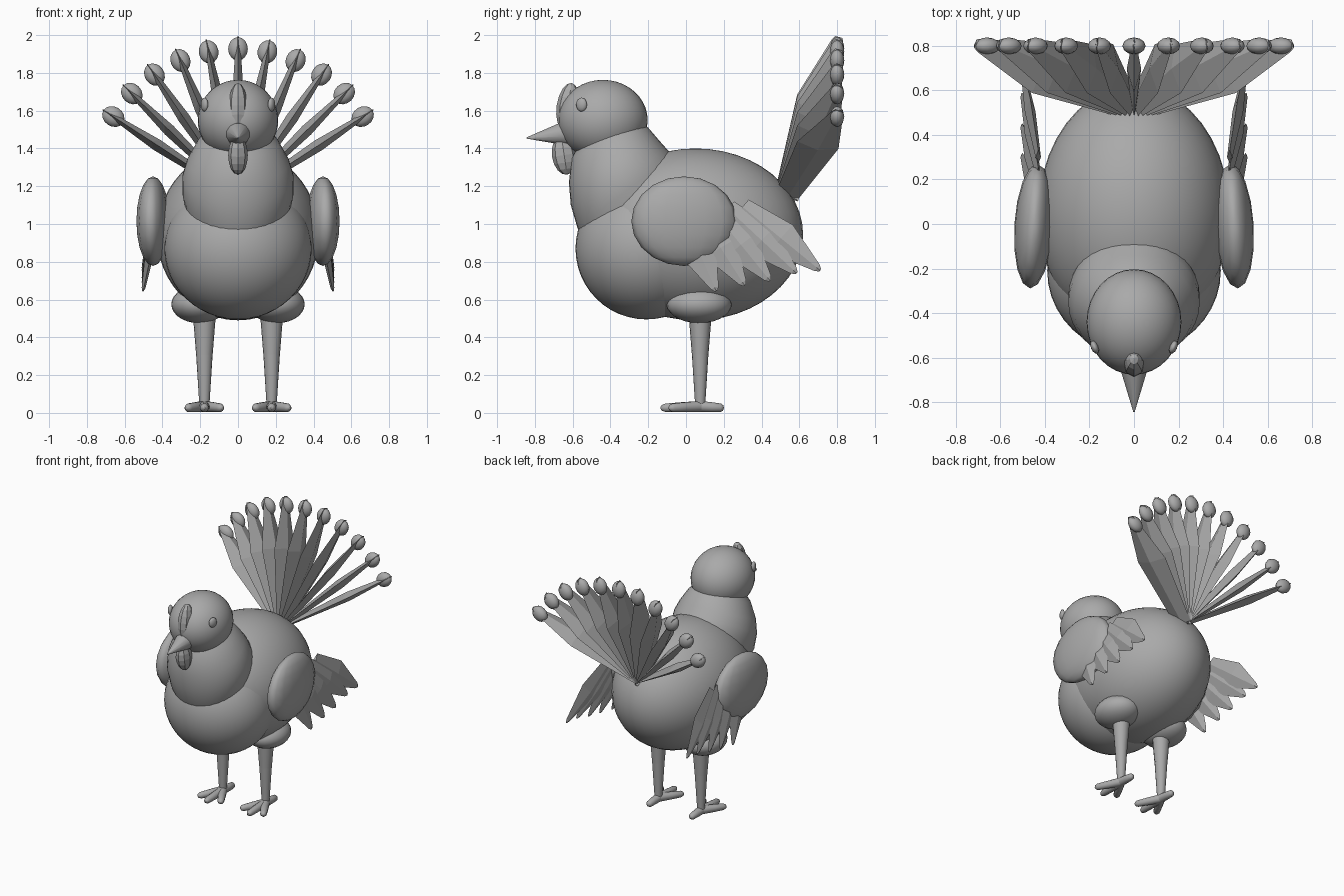
import bpy, bmesh, math
from mathutils import Vector, Matrix

cube = bpy.data.objects.get("Cube")
if cube:
    bpy.data.objects.remove(cube)

grey = bpy.data.materials.new("plain_grey")
grey.use_nodes = True
GREY = (0.4, 0.4, 0.4, 1)
grey.diffuse_color = GREY
grey.node_tree.nodes["Principled BSDF"].inputs["Base Color"].default_value = GREY

X = Vector((1, 0, 0))


def finish(name, bm, smooth=True):
    bmesh.ops.recalc_face_normals(bm, faces=bm.faces)
    for f in bm.faces:
        f.smooth = smooth
    mesh = bpy.data.meshes.new(name)
    bm.to_mesh(mesh)
    bm.free()
    mesh.materials.append(grey)
    obj = bpy.data.objects.new(name, mesh)
    bpy.context.collection.objects.link(obj)
    return obj


def ellipsoid(name, centre, radii, seg=32, rings=16, tilt=0, turn=0, smooth=True):
    bm = bmesh.new()
    bmesh.ops.create_uvsphere(bm, u_segments=seg, v_segments=rings, radius=1)
    m = (Matrix.Translation(centre) @ Matrix.Rotation(turn, 4, 'Z')
         @ Matrix.Rotation(tilt, 4, 'X') @ Matrix.Diagonal((*radii, 1)))
    bmesh.ops.transform(bm, matrix=m, verts=bm.verts)
    return finish(name, bm, smooth)


def loft(name, rings, seg, smooth=True):
    """Skin a list of elliptical rings: (centre, u half-axis, v half-axis)."""
    bm = bmesh.new()
    loops = []
    for c, u, v in rings:
        angles = [2 * math.pi * i / seg for i in range(seg)]
        loops.append([bm.verts.new(c + u * math.cos(a) + v * math.sin(a)) for a in angles])
    for a, b in zip(loops, loops[1:]):
        for i in range(seg):
            j = (i + 1) % seg
            bm.faces.new((a[i], a[j], b[j], b[i]))
    bm.faces.new(loops[0])
    bm.faces.new(loops[-1])
    for cap in (loops[0], loops[-1]):
        edges = {e for v in cap for e in v.link_edges if e.other_vert(v) in cap}
        for e in edges:
            e.smooth = False
    return finish(name, bm, smooth)


def rod(name, start, end, stations, seg=16):
    """Tapered round rod; stations are (fraction, radius)."""
    start, end = Vector(start), Vector(end)
    d = (end - start).normalized()
    u = d.orthogonal().normalized()
    v = d.cross(u)
    return loft(name, [(start.lerp(end, t), u * r, v * r) for t, r in stations], seg)


def blade(name, start, end, wide, stations):
    """Diamond-section feather; stations are (fraction, half width, half thickness)."""
    start, end = Vector(start), Vector(end)
    thick = (end - start).normalized().cross(wide).normalized()
    rings = [(start.lerp(end, t), wide * w, thick * h) for t, w, h in stations]
    return loft(name, rings, 4, smooth=False)


# Trunk
ellipsoid("body", (0, 0.05, 0.945), (0.43, 0.57, 0.455), 40, 24)
ellipsoid("breast", (0, -0.21, 0.87), (0.39, 0.375, 0.375), 40, 24)

# Neck: tilted rings given as front point, back point, half width
neck_rings = []
for front, back, half in [((-0.52, 0.88), (0.0, 1.25), 0.27),
                          ((-0.575, 0.98), (-0.07, 1.36), 0.295),
                          ((-0.61, 1.10), (-0.10, 1.395), 0.295),
                          ((-0.62, 1.22), (-0.14, 1.44), 0.27),
                          ((-0.605, 1.35), (-0.20, 1.51), 0.215),
                          ((-0.56, 1.43), (-0.27, 1.55), 0.16)]:
    f, b = Vector((0, *front)), Vector((0, *back))
    neck_rings.append(((f + b) / 2, X * half, (b - f) / 2))
loft("neck", neck_rings, 36)

# Head
ellipsoid("head", (0, -0.44, 1.55), (0.213, 0.237, 0.213), 32, 20)
rod("beak", (0, -0.60, 1.485), (0, -0.845, 1.455), [(0, 0.075), (0.25, 0.06), (1, 0.003)], 12)
ellipsoid("comb", (0, -0.625, 1.62), (0.05, 0.06, 0.128), 8, 8, tilt=-0.15, smooth=False)
ellipsoid("wattle", (0, -0.645, 1.365), (0.052, 0.065, 0.105), 8, 8, tilt=0.15, smooth=False)

# Paired parts
for side, s in (("left", 1), ("right", -1)):
    ellipsoid(side + "_eye", (s * 0.177, -0.553, 1.632), (0.017, 0.031, 0.037), 12, 8, turn=-s * 0.4)

    # Wing pad with five trailing feathers
    ellipsoid(side + "_wing", (s * 0.45, -0.01, 1.015), (0.088, 0.28, 0.237), 16, 10, turn=s * 0.06)
    tips = [(0.16, 0.645), (0.31, 0.675), (0.445, 0.70), (0.585, 0.74), (0.71, 0.755)]
    for i, tip in enumerate(tips):
        k = i / 4
        start = Vector((s * 0.43, -0.02 + 0.32 * k, 1.06 + 0.03 * k))
        end = Vector((s * 0.503, *tip))
        wide = (end - start).normalized().cross(X).normalized()
        blade(f"{side}_wing_feather_{i + 1}", start, end, wide,
              [(0, 0.05, 0.012), (0.5, 0.095, 0.024), (0.96, 0.022, 0.01), (1, 0.008, 0.004)])

    # Leg
    x, y = s * 0.178, 0.075
    ellipsoid(side + "_thigh", (s * 0.205, 0.07, 0.575), (0.148, 0.172, 0.1), 24, 14)
    rod(side + "_upper_leg", (x, y, 0.56), (x, y, 0.31), [(0, 0.064), (1, 0.044)])
    rod(side + "_shin", (x, y, 0.33), (x, y, 0.03), [(0, 0.045), (1, 0.026)])

    # Toes
    for label, dx, ty in (("inner", -0.095, -0.09), ("middle", 0, -0.135),
                          ("outer", 0.095, -0.09), ("back", 0, 0.2)):
        rod(f"{side}_{label}_toe", (x, y, 0.034), (x + dx, ty, 0.026),
            [(0, 0.03), (0.5, 0.027), (0.88, 0.023), (0.97, 0.015), (1, 0.005)], 12)

# Tail fan: edge-on blades turned about the y axis
root = Vector((0, 0.53, 1.14))
spine = Vector((0, 0.28, 0.85))
flat = spine.normalized().cross(X).normalized()
for i in range(11):
    angle = math.radians((i - 5) * 11.4)
    turn = Matrix.Rotation(angle, 3, 'Y')
    blade(f"tail_feather_{i + 1}", root, root + turn @ spine, turn @ flat,
          [(0, 0.065, 0.012), (0.6, 0.115, 0.032), (0.97, 0.033, 0.012), (1, 0.02, 0.004)])
    spot = root + turn @ Vector((0, 0.27, 0.787))
    bead = ellipsoid(f"tail_bead_{i + 1}", (0, 0, 0), (0.052, 0.038, 0.062), 12, 8)
    bead.location = spot
    bead.rotation_euler = (0, angle, 0)
